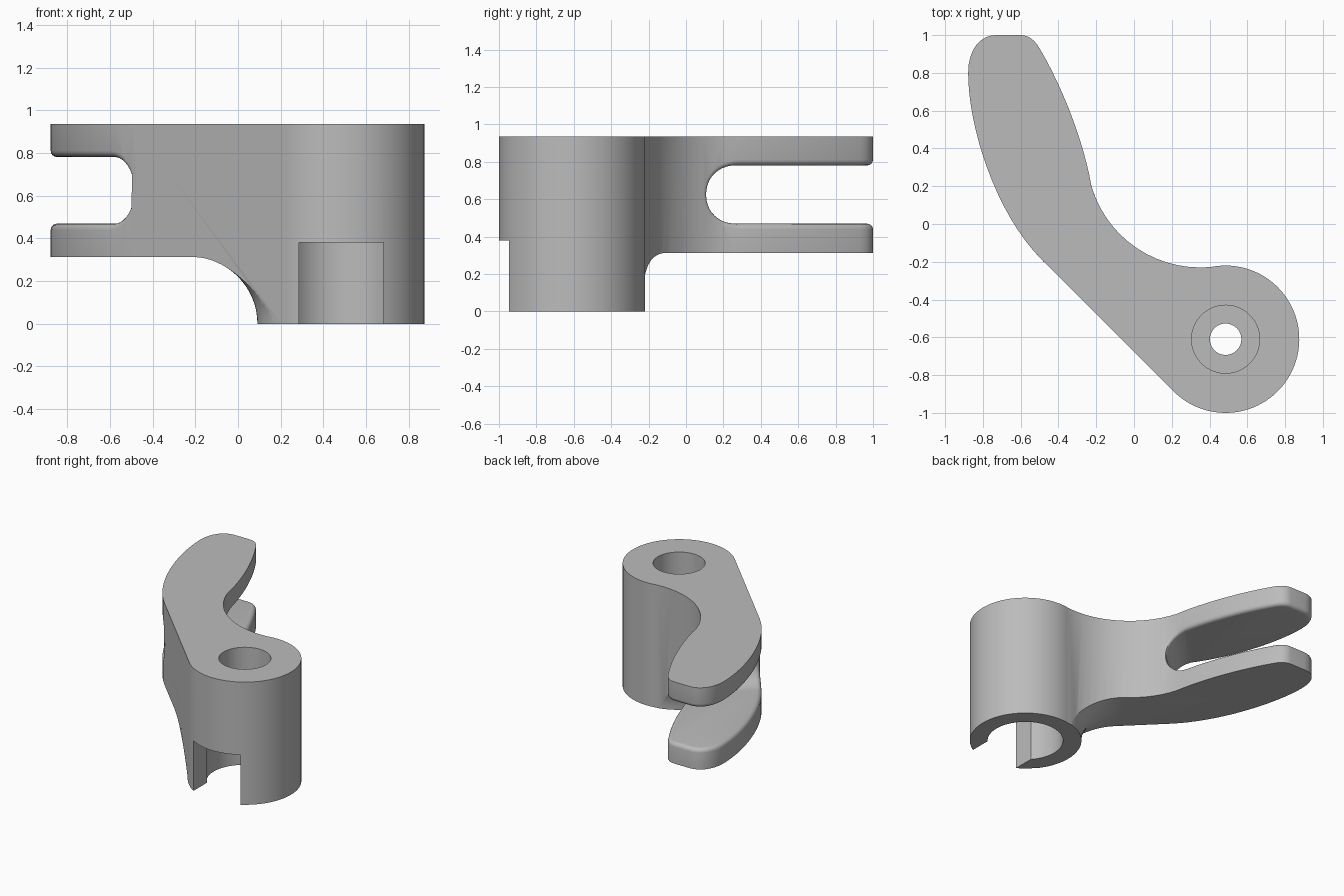
import bpy, bmesh, math
from mathutils import Vector, Matrix
from mathutils.geometry import interpolate_bezier

if "Cube" in bpy.data.objects:
    bpy.data.objects.remove(bpy.data.objects["Cube"])

HUB = Vector((0.485, -0.61))
HUB_R = 0.39
TOP, ARM_Z = 0.935, 0.3125
FORK_Z, FORK_R, FORK_D = 0.625, 0.156, 0.38
ACROSS = Vector((1, 1, 0)).normalized()
ALONG = Vector((-1, 1, 0)).normalized()


def arc(cx, cy, r, a0, a1, n):
    angles = [math.radians(a0 + (a1 - a0) * i / n) for i in range(n + 1)]
    return [Vector((cx + r * math.cos(a), cy + r * math.sin(a))) for a in angles]


def curve(p0, h0, h1, p1, n):
    return interpolate_bezier(*(Vector(p) for p in (p0, h0, h1, p1)), n + 1)


def finish(bm, name):
    bmesh.ops.recalc_face_normals(bm, faces=bm.faces[:])
    mesh = bpy.data.meshes.new(name)
    bm.to_mesh(mesh)
    bm.free()
    obj = bpy.data.objects.new(name, mesh)
    bpy.context.collection.objects.link(obj)
    return obj


def prism(name, points, offset):
    bm = bmesh.new()
    face = bm.faces.new([bm.verts.new(p) for p in points])
    new = bmesh.ops.extrude_face_region(bm, geom=[face])["geom"]
    bmesh.ops.translate(bm, vec=offset, verts=[v for v in new if isinstance(v, bmesh.types.BMVert)])
    # extrusion removes the source face, so close the start cap
    if not face.is_valid or len(bm.faces) < len(points) + 2:
        bmesh.ops.holes_fill(bm, edges=[e for e in bm.edges if e.is_boundary], sides=0)
    return finish(bm, name)


def lathe(name, profile, steps=96):
    bm = bmesh.new()
    verts = [bm.verts.new((HUB.x + r, HUB.y, z)) for r, z in profile]
    edges = [bm.edges.new((verts[i - 1], verts[i])) for i in range(len(verts))]
    bmesh.ops.spin(bm, geom=verts + edges, cent=(*HUB, 0), axis=(0, 0, 1),
                   angle=math.tau, steps=steps, use_duplicate=False)
    bmesh.ops.remove_doubles(bm, verts=bm.verts[:], dist=1e-5)
    loose = [e for e in bm.edges if not e.link_faces]
    bmesh.ops.delete(bm, geom=loose, context="EDGES")
    return finish(bm, name)


def cut(obj, cutter):
    mod = obj.modifiers.new("cut", "BOOLEAN")
    mod.operation, mod.solver, mod.object = "DIFFERENCE", "EXACT", cutter
    bpy.context.view_layer.objects.active = obj
    bpy.ops.object.modifier_apply(modifier=mod.name)
    bpy.data.objects.remove(cutter)


# Lever outline: hub, inner sweep, rounded tip, outer sweep
outline = arc(*HUB, HUB_R, 225, 461.8, 60)
outline += arc(0.35, 0.37, 0.6, 275.3, 196.5, 14)[1:]
outline += curve((-0.225, 0.2), (-0.265, 0.43), (-0.375, 0.72), (-0.5, 0.93), 12)[1:]
outline += curve((-0.5, 0.93), (-0.525, 0.975), (-0.56, 1), (-0.6, 1), 6)[1:]
outline += curve((-0.73, 1), (-0.81, 1), (-0.878, 0.93), (-0.878, 0.8), 8)
outline += curve((-0.878, 0.8), (-0.878, 0.513), (-0.733, 0.056), (-0.49, -0.187), 16)[1:]
lever = prism("forked_lever", [p.to_3d() for p in outline], Vector((0, 0, TOP)))

# Fork slot: round-ended, running along the arm and open at the tip
slot = arc(FORK_D, FORK_Z, FORK_R, 90, 270, 20)
slot += [Vector((3, FORK_Z - FORK_R)), Vector((3, FORK_Z + FORK_R))]
cut(lever, prism("fork_cutter", [ALONG * p.x - ACROSS * 2 + Vector((0, 0, p.y)) for p in slot],
                 ACROSS * 4))


# Soft edges around the fork slot
def on_slot(p):
    d = min(0, p.dot(ALONG) - FORK_D)
    return abs(math.hypot(d, p.z - FORK_Z) - FORK_R) < 0.003


bm = bmesh.new()
bm.from_mesh(lever.data)
rims = []
for e in bm.edges:
    if len(e.link_faces) == 2 and all(on_slot(v.co) for v in e.verts):
        sides = [all(on_slot(v.co) for v in f.verts) for f in e.link_faces]
        if sides[0] != sides[1]:
            rims.append(e)
bmesh.ops.bevel(bm, geom=rims, offset=0.03, offset_type="OFFSET", segments=4, profile=0.5,
                affect="EDGES", clamp_overlap=False)
bm.to_mesh(lever.data)
bm.free()

# Undercut below the arm, flaring out of the hub
R = ARM_Z
flare = [(p.x, p.y) for p in arc(HUB_R + 0.004 + R, 0, R, 180, 90, 16)]
cut(lever, lathe("undercut_cutter", [(HUB_R + 0.004, -0.2)] + flare + [(2.6, R), (2.6, -0.2)], 128))

# Stepped bore through the hub
cut(lever, lathe("bore_cutter", [(0, -0.2), (0.265, -0.2), (0.265, 0.38), (0.083, 0.38),
                                 (0.083, 0.5), (0.18, 0.5), (0.18, 1.2), (0, 1.2)]))

# Key notch in the front of the hub
x0, x1 = HUB.x - 0.198, HUB.x + 0.198
cut(lever, prism("notch_cutter", [Vector((x, y, -0.2)) for x, y in
                 ((x0, -1.2), (x1, -1.2), (x1, HUB.y), (x0, HUB.y))], Vector((0, 0, 0.58))))

# Grey finish
grey = bpy.data.materials.new("grey")
grey.use_nodes = True
color = (0.5, 0.5, 0.5, 1)
grey.diffuse_color = color
grey.node_tree.nodes["Principled BSDF"].inputs["Base Color"].default_value = color
lever.data.materials.clear()
lever.data.materials.append(grey)

bpy.ops.object.select_all(action="DESELECT")
lever.select_set(True)
bpy.context.view_layer.objects.active = lever
bpy.ops.object.shade_smooth_by_angle(angle=math.radians(30))
